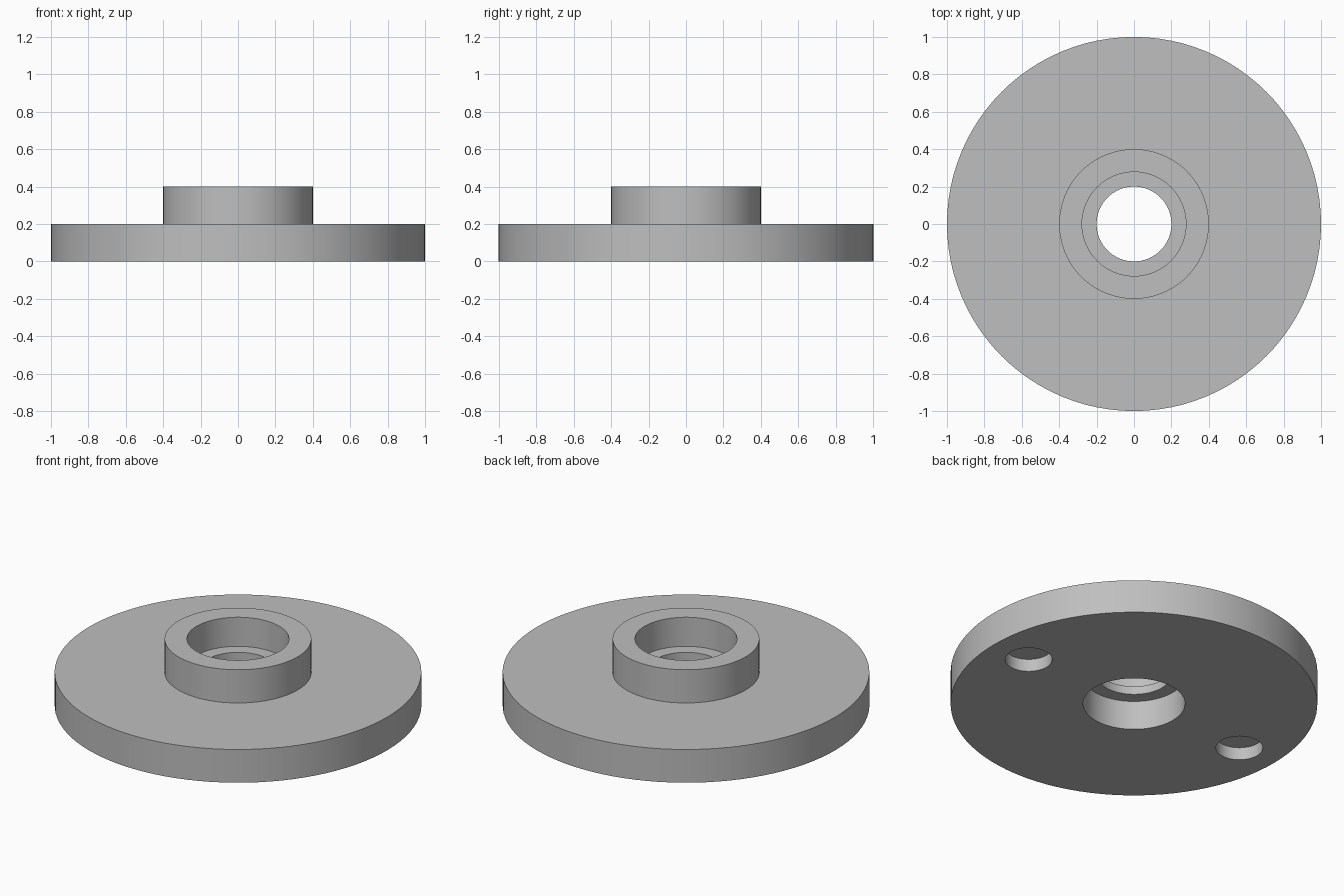
import bpy
import bmesh
from math import radians, tau
from mathutils import Matrix, Vector

cube = bpy.data.objects.get("Cube")
if cube:
    bpy.data.objects.remove(cube, do_unlink=True)

SEGMENTS = 96
RIM, HUB, SEAT, BORE = 1.0, 0.4, 0.278, 0.2
PLATE_TOP, HUB_TOP = 0.2, 0.4
LIP_LOW, LIP_HIGH = 0.175, 0.225
PIN_RADIUS, PIN_OFFSET, PIN_DEPTH = 0.128, 0.75, 0.075

# One plain grey
grey = bpy.data.materials.new("plain grey")
grey.use_nodes = True
colour = (0.52, 0.52, 0.52, 1)
grey.diffuse_color = colour
grey.node_tree.nodes["Principled BSDF"].inputs["Base Color"].default_value = colour


def add_object(name, bm):
    bmesh.ops.recalc_face_normals(bm, faces=bm.faces)
    mesh = bpy.data.meshes.new(name)
    bm.to_mesh(mesh)
    bm.free()
    mesh.materials.append(grey)
    obj = bpy.data.objects.new(name, mesh)
    bpy.context.collection.objects.link(obj)
    return obj


def lathe(name, profile):
    """Turn a closed (radius, height) outline around the z axis."""
    bm = bmesh.new()
    verts = [bm.verts.new((r, 0, z)) for r, z in profile]
    edges = [bm.edges.new((a, b)) for a, b in zip(verts, verts[1:] + verts[:1])]
    bmesh.ops.spin(bm, geom=verts + edges, cent=(0, 0, 0), axis=(0, 0, 1),
                   angle=tau, steps=SEGMENTS, use_merge=True)
    bmesh.ops.remove_doubles(bm, verts=bm.verts, dist=1e-5)
    return add_object(name, bm)


# Flanged disc with a raised hub and a seat above and below the inner lip
disc = lathe("hub_disc", [
    (RIM, 0), (RIM, PLATE_TOP), (HUB, PLATE_TOP), (HUB, HUB_TOP),
    (SEAT, HUB_TOP), (SEAT, LIP_HIGH), (BORE, LIP_HIGH),
    (BORE, LIP_LOW), (SEAT, LIP_LOW), (SEAT, 0),
])

# Two blind holes in the underside
bm = bmesh.new()
for side in (-1, 1):
    bmesh.ops.create_cone(bm, cap_ends=True, segments=SEGMENTS // 2,
                          radius1=PIN_RADIUS, radius2=PIN_RADIUS,
                          depth=2 * PIN_DEPTH,
                          matrix=Matrix.Translation(Vector((side * PIN_OFFSET, 0, 0))))
cutter = add_object("pin_hole_cutter", bm)
cutter.hide_render = True

cut = disc.modifiers.new("pin_holes", "BOOLEAN")
cut.operation = "DIFFERENCE"
cut.solver = "EXACT"
cut.object = cutter

bpy.ops.object.select_all(action="DESELECT")
disc.select_set(True)
bpy.context.view_layer.objects.active = disc
bpy.ops.object.modifier_apply(modifier=cut.name)
bpy.data.objects.remove(cutter, do_unlink=True)
bpy.ops.object.shade_smooth_by_angle(angle=radians(30))
